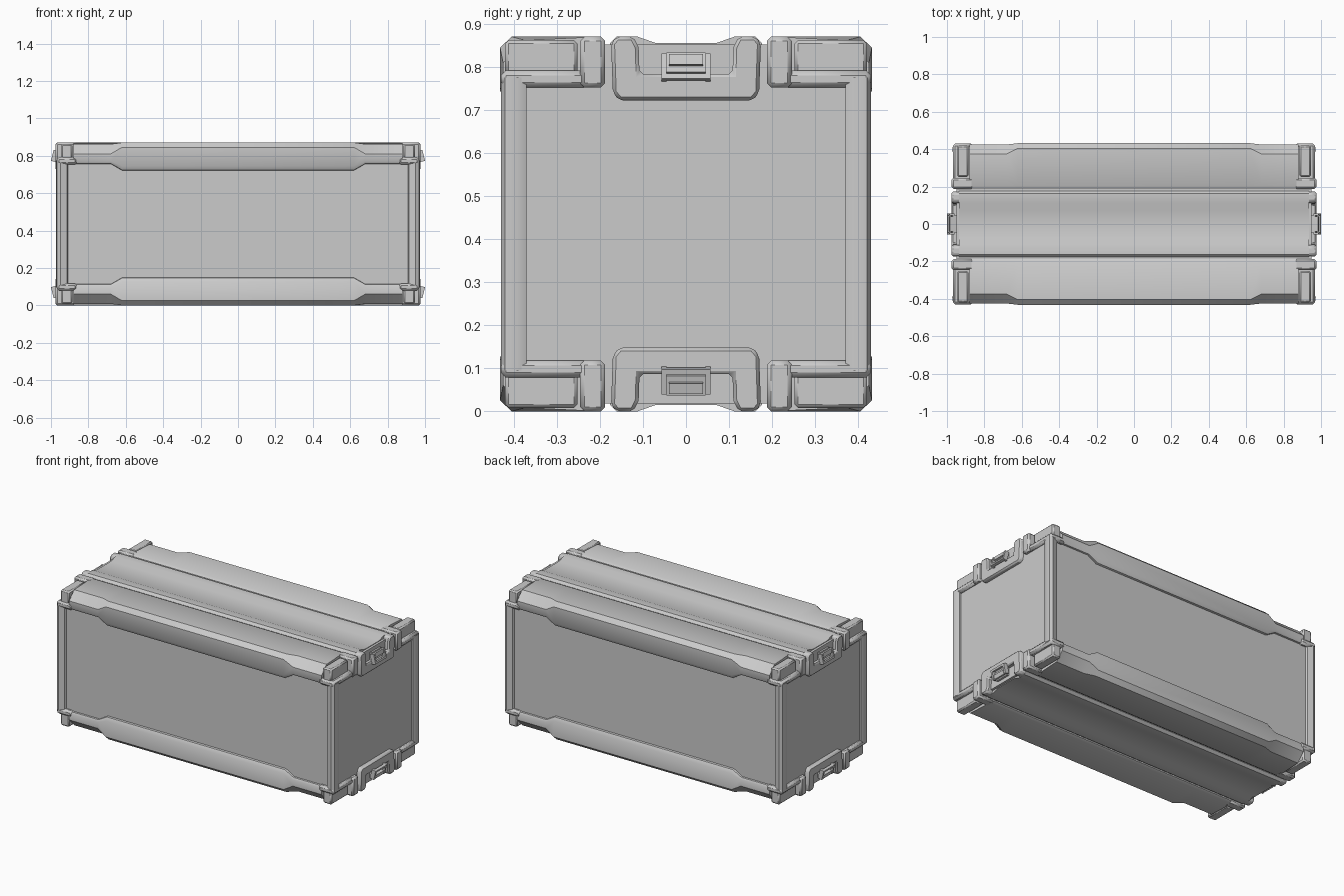
import bpy, bmesh, math
from mathutils import Matrix

if "Cube" in bpy.data.objects:
    bpy.data.objects.remove(bpy.data.objects["Cube"], do_unlink=True)

MID = 0.435  # half height: parts are modelled around the centre and mirrored

grey = bpy.data.materials.new("plain grey")
grey.use_nodes = True
tone = (0.6, 0.6, 0.6, 1)
grey.diffuse_color = tone
grey.node_tree.nodes["Principled BSDF"].inputs["Base Color"].default_value = tone


def finish(name, bm, mirror="", bevel=0):
    """Turn a bmesh into an object, with mirrored copies and softened edges."""
    bmesh.ops.recalc_face_normals(bm, faces=bm.faces)
    mesh = bpy.data.meshes.new(name)
    bm.to_mesh(mesh)
    bm.free()
    mesh.materials.append(grey)
    obj = bpy.data.objects.new(name, mesh)
    obj.location.z = MID
    bpy.context.collection.objects.link(obj)
    bpy.ops.object.select_all(action="DESELECT")
    obj.select_set(True)
    bpy.context.view_layer.objects.active = obj
    bpy.ops.object.shade_smooth_by_angle(angle=math.radians(38))
    if bevel:
        mod = obj.modifiers.new("bevel", "BEVEL")
        mod.width, mod.segments = bevel, 1
    if mirror:
        mod = obj.modifiers.new("mirror", "MIRROR")
        mod.use_axis = [axis in mirror for axis in "xyz"]
        mod.use_mirror_merge = False
    return obj


def add_box(bm, x, y, z):
    """Box from (low, high) pairs; z is given as height above the ground."""
    size = [b - a for a, b in (x, y, z)]
    mid = [(a + b) / 2 for a, b in (x, y, z)]
    mid[2] -= MID
    bmesh.ops.create_cube(bm, size=1, matrix=Matrix.Translation(mid) @ Matrix.Diagonal((*size, 1)))


def box(name, x, y, z, mirror="", bevel=0):
    bm = bmesh.new()
    add_box(bm, x, y, z)
    return finish(name, bm, mirror, bevel)


def loft(name, stations, mirror="", bevel=0):
    """Skin closed (y, z) profiles placed at successive x stations."""
    bm = bmesh.new()
    rings = [[bm.verts.new((x, y, z - MID)) for y, z in prof] for x, prof in stations]
    for a, b in zip(rings, rings[1:]):
        for i in range(len(a)):
            j = (i + 1) % len(a)
            bm.faces.new((a[i], a[j], b[j], b[i]))
    bm.faces.new(rings[0])
    bm.faces.new(rings[-1])
    return finish(name, bm, mirror, bevel)


def both_ends(half):
    return [(-x, p) for x, p in reversed(half)] + half


# Recessed panels on all four walls
box("wall_panels", (-0.95, 0.95), (-0.408, 0.408), (0.1, 0.77))

# Chamfered upright posts with an inner lip
post = [(0.905, 0.4), (0.915, 0.42), (0.95, 0.43), (0.968, 0.42),
        (0.972, 0.39), (0.962, 0.37), (0.9, 0.37)]
bm = bmesh.new()
base = bm.faces.new([bm.verts.new((x, y, -0.34)) for x, y in post])
top = bmesh.ops.extrude_face_region(bm, geom=[base])["geom"]
bmesh.ops.translate(bm, vec=(0, 0, 0.68), verts=[v for v in top if isinstance(v, bmesh.types.BMVert)])
finish("corner_posts", bm, "xy")

# Long outer rails: bulging in the middle, slimmer towards the ends
wide = [(0.188, 0.74), (0.4, 0.72), (0.42, 0.724), (0.432, 0.745), (0.432, 0.845),
        (0.405, 0.87), (0.205, 0.87), (0.188, 0.86)]
slim = [(0.188, 0.74), (0.4, 0.755), (0.418, 0.758), (0.425, 0.77), (0.425, 0.81),
        (0.375, 0.862), (0.205, 0.87), (0.188, 0.86)]
loft("outer_rails", both_ends([(0.62, wide), (0.68, slim), (0.88, slim)]), "yz")

# Rail ends: shelf, raised inner shoulder and corner pad
box("corner_shelves", (0.86, 0.968), (0.188, 0.43), (0.752, 0.792), "xyz", 0.012)
box("rail_shoulders", (0.86, 0.975), (0.188, 0.246), (0.752, 0.87), "xyz", 0.01)
box("corner_pads", (0.885, 0.945), (0.252, 0.42), (0.78, 0.862), "xyz", 0.008)

# Middle band with a shallow channel along it
side = [(0.176, 0.74), (0.176, 0.855), (0.162, 0.87), (0.112, 0.87), (0.072, 0.856)]
band = side + [(-y, z) for y, z in reversed(side)]
loft("middle_band", [(-0.935, band), (0.935, band)], "z")

# U-shaped end caps that hold the latches
cheek = [(0.108, 0.784), (0.11, 0.846), (0.122, 0.87), (0.162, 0.87), (0.174, 0.855),
         (0.17, 0.74), (0.155, 0.722)]
cap = cheek + [(-y, z) for y, z in reversed(cheek)]
loft("end_caps", [(0.9, cap), (0.975, cap)], "xz", 0.008)

# Dark seams' floor between the bands
box("seam_floor", (-0.95, 0.95), (-0.2, 0.2), (0.76, 0.852), "z")

# Latches: tilted frame with a raised centre bar
bm = bmesh.new()
for y in ((-0.057, -0.045), (0.045, 0.057)):
    add_box(bm, (0.965, 0.992), y, (0.765, 0.825))
add_box(bm, (0.975, 0.992), (-0.057, 0.057), (0.765, 0.777))
add_box(bm, (0.93, 0.975), (-0.045, 0.045), (0.785, 0.832))
add_box(bm, (0.955, 0.99), (-0.04, 0.04), (0.8, 0.825))
pivot = Matrix.Translation((0.965, 0, 0.8 - MID))
bmesh.ops.transform(bm, verts=bm.verts,
                    matrix=pivot @ Matrix.Rotation(math.radians(-14), 4, "Y") @ pivot.inverted())
low = max(v.co.x for v in bm.verts)
bmesh.ops.translate(bm, verts=bm.verts, vec=(1 - low, 0, 0))
finish("end_latches", bm, "xz")
